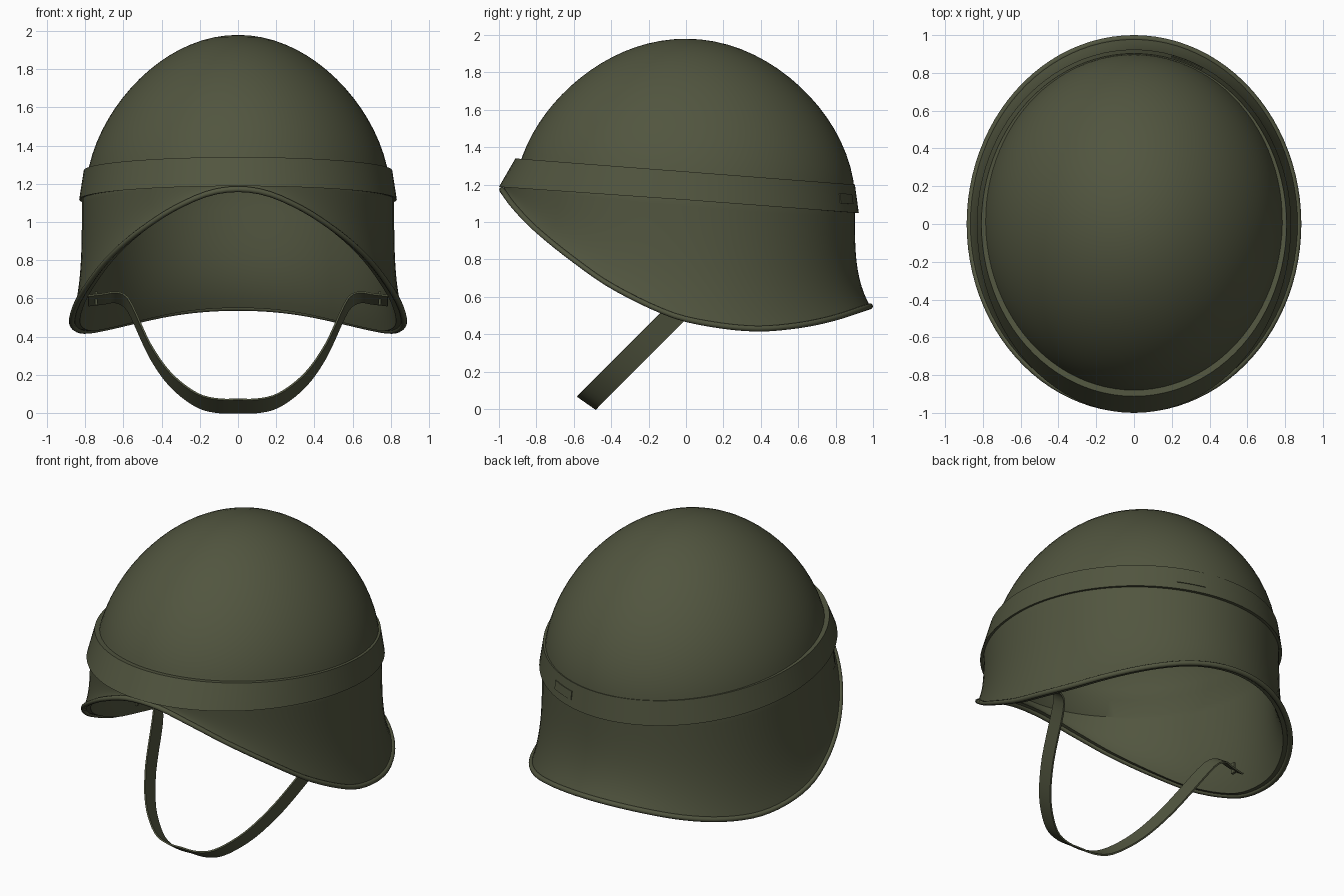
import bpy, bmesh, math
from mathutils import Vector

if "Cube" in bpy.data.objects:
    bpy.data.objects.remove(bpy.data.objects["Cube"])

mat = bpy.data.materials.new("olive_green")
mat.diffuse_color = (0.083, 0.091, 0.05, 1)
mat.use_nodes = True
mat.node_tree.nodes["Principled BSDF"].inputs["Base Color"].default_value = mat.diffuse_color


def make(name, verts, faces, angle=35):
    bm = bmesh.new()
    vs = [bm.verts.new(v) for v in verts]
    for f in faces:
        bm.faces.new([vs[i] for i in f])
    bmesh.ops.remove_doubles(bm, verts=bm.verts, dist=1e-5)
    bmesh.ops.recalc_face_normals(bm, faces=bm.faces)
    me = bpy.data.meshes.new(name)
    bm.to_mesh(me)
    bm.free()
    me.materials.append(mat)
    ob = bpy.data.objects.new(name, me)
    bpy.context.collection.objects.link(ob)
    bpy.ops.object.select_all(action='DESELECT')
    ob.select_set(True)
    bpy.context.view_layer.objects.active = ob
    bpy.ops.object.shade_smooth_by_angle(angle=math.radians(angle))
    return ob


def loft(name, sections, ring=True, loop=True, angle=35):
    """Skin a list of equal-length sections; ring closes the path, loop closes each section."""
    n, m = len(sections), len(sections[0])
    faces = [(i * m + j, (i + 1) % n * m + j, (i + 1) % n * m + (j + 1) % m, i * m + (j + 1) % m)
             for i in range(n if ring else n - 1) for j in range(m if loop else m - 1)]
    if not ring:
        faces += [tuple(range(m)), tuple(range((n - 1) * m, n * m))]
    return make(name, [p for s in sections for p in s], faces, angle)


def oval(t, a, front, back, z):
    s = math.sin(t)
    return Vector((a * math.cos(t), (front if s < 0 else back) * s, z))


def spline(pts, x):
    """Smooth interpolation through (x, value) points."""
    k = max(i for i in range(len(pts) - 1) if i == 0 or pts[i][0] <= x)

    def slope(i):
        lo, hi = pts[max(i - 1, 0)], pts[min(i + 1, len(pts) - 1)]
        return (hi[1] - lo[1]) / (hi[0] - lo[0])
    (x0, y0), (x1, y1) = pts[k], pts[k + 1]
    h = x1 - x0
    u = (x - x0) / h
    return (y0 * (2*u**3 - 3*u*u + 1) + y1 * (3*u*u - 2*u**3)
            + h * slope(k) * (u**3 - 2*u*u + u) + h * slope(k + 1) * (u**3 - u*u))


RIM = [(-1, 1.172), (-.94, 1.09), (-.82, .965), (-.6, .79), (-.4, .655), (-.1, .512), (.1, .46),
       (.37, .43), (.6, .446), (.8, .486), (1, .55)]
N = 96
angles = [2 * math.pi * i / N for i in range(N)]


def rim_z(t):
    return spline(RIM, math.sin(t))


def band_top(t):
    return 1.27 - .07 * math.sin(t)


def band_bottom(t):
    return 1.118 - .07 * math.sin(t)


# Shell: dome and flared skirt, outside then inside
def skin(t, off):
    pts = []
    end = math.acos((band_top(t) - .05 - 1.1) / .88)
    for i in range(19):
        p = end * i / 18
        q = 1 - .022 * math.sin(2 * p) ** 2
        r = math.sin(p) * q
        pts.append(oval(t, (.803 - off) * r, (.92 - off) * r, (.905 - off) * r,
                        1.1 + (.88 - off) * math.cos(p) * q))
    z0, z1 = band_bottom(t) + .012, rim_z(t)
    for i in range(15):
        s = i / 14
        g = s ** 3.5
        pts.append(oval(t, .818 + .052 * g - off, .972 + .012 * g - off, .903 + .081 * g - off,
                        z0 + (z1 - z0) * s))
    return pts


loft("helmet_shell", [skin(t, 0) + skin(t, .042)[::-1] for t in angles], loop=False)

# Rolled bead along the rim
bead = []
for t in angles:
    sec = []
    for k in range(10):
        q = 2 * math.pi * k / 10
        d = .016 * math.cos(q)
        sec.append(oval(t, .870 + d, .983 + d, .984 + d, rim_z(t) + .016 * math.sin(q)))
    bead.append(sec)
loft("rim_bead", bead, angle=60)

# Raised band that becomes the visor edge at the front
loft("helmet_band", [[oval(t, .775, .86, .87, band_top(t) - .004),
                      oval(t, .808, .912, .903, band_top(t)),
                      oval(t, .832, 1.0, .924, band_bottom(t)),
                      oval(t, .80, .95, .885, band_bottom(t) + .002)] for t in angles], angle=30)

# Small plate on the rear of the band
plate = []
for i in range(7):
    t = math.radians(64 + 12 * i / 6)

    def on_band(f, out):
        z = band_bottom(t) + f * .152
        return oval(t, .832 - .024 * f + out, 1, .924 - .021 * f + out, z)
    plate.append([on_band(.3, -.01), on_band(.3, .005), on_band(.65, .005), on_band(.65, -.01)])
loft("band_plate", plate, ring=False)

# Chin strap: flat ribbon in a plane tilted forward, smoothed, narrower at its ends
half = [(0, .036), (.1, .037), (.2, .06), (.3, .125), (.38, .205), (.46, .325), (.51, .43),
        (.55, .52), (.585, .58), (.64, .606), (.7, .598), (.785, .588)]
keys = [(-x, z) for x, z in half[:0:-1]] + half
path = []
for i in range(81):
    x = .785 * math.sin(math.pi / 2 * (i - 40) / 40)
    z = spline(keys, x)
    path.append(Vector((x, z - .565, z)))
across = Vector((0, -.82, .57)).normalized()
strap = []
for i, p in enumerate(path):
    wide = across * (.061 - .015 * min(1, max(0, (abs(p.x) - .55) / .1)))
    tan = path[min(i + 1, 80)] - path[max(i - 1, 0)]
    nrm = tan.cross(wide).normalized() * .005
    strap.append([p + wide + nrm, p - wide + nrm, p - wide - nrm, p + wide - nrm])
loft("chin_strap", strap, ring=False)

# Strap pins inside the shell
for side in (-1, 1):
    pin = [[Vector((side * x, .025 + dy, .6 + dz)) for dy, dz in
            ((-.012, -.035), (.012, -.035), (.012, .035), (-.012, .035))] for x in (.735, .75)]
    loft("strap_pin", pin, ring=False)
